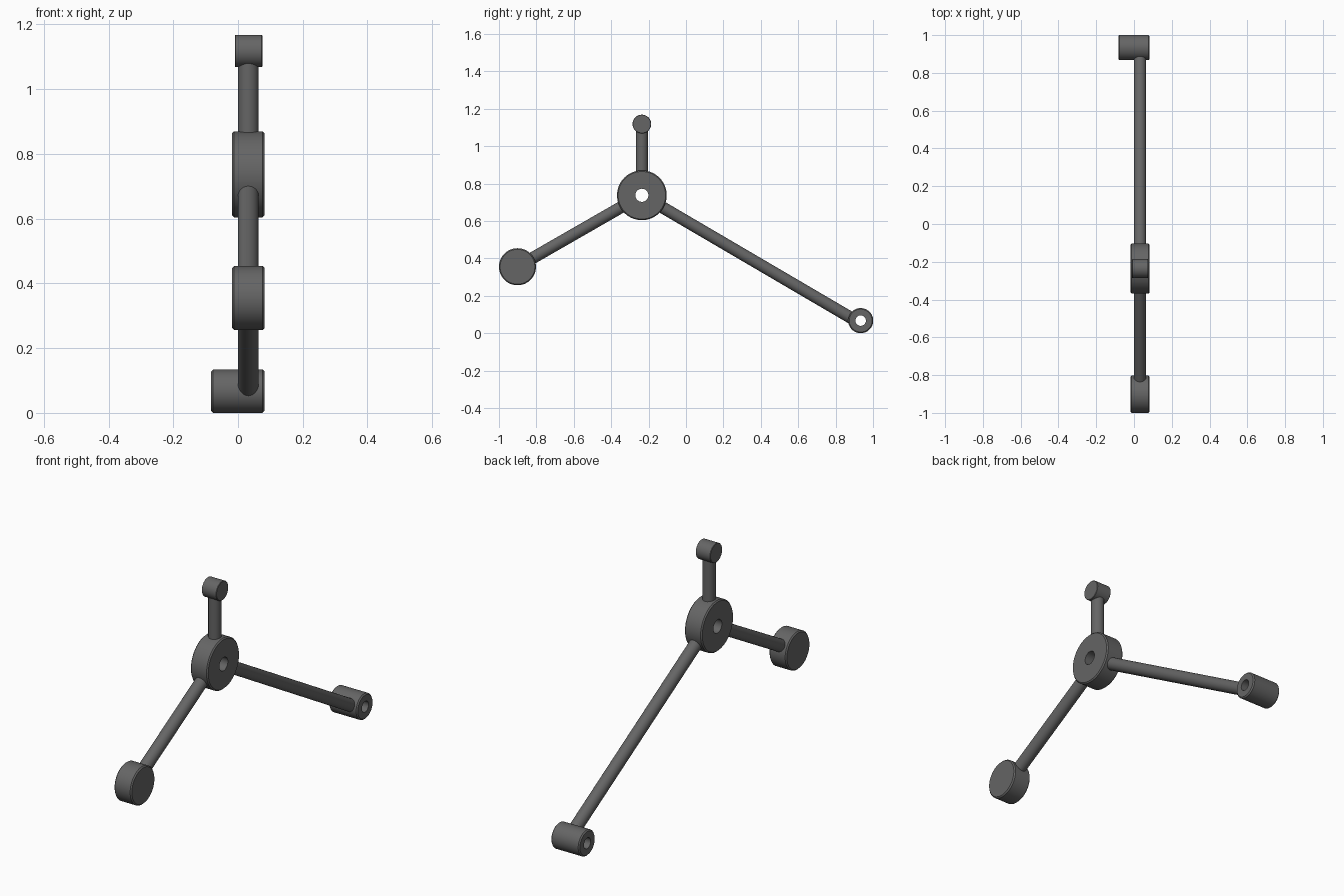
import bpy, bmesh
from math import cos, sin, tau
from mathutils import Vector

if "Cube" in bpy.data.objects:
    bpy.data.objects.remove(bpy.data.objects["Cube"])

SIDES = 64
ARM_X, ARM_R = 0.032, 0.032

grey = bpy.data.materials.new("dark_grey")
grey.diffuse_color = (0.13, 0.13, 0.13, 1)
grey.use_nodes = True
grey.node_tree.nodes["Principled BSDF"].inputs["Base Color"].default_value = grey.diffuse_color


def finish(name, bm):
    bmesh.ops.recalc_face_normals(bm, faces=bm.faces)
    mesh = bpy.data.meshes.new(name)
    bm.to_mesh(mesh)
    bm.free()
    mesh.materials.append(grey)
    ob = bpy.data.objects.new(name, mesh)
    bpy.context.collection.objects.link(ob)
    bpy.ops.object.select_all(action='DESELECT')
    bpy.context.view_layer.objects.active = ob
    ob.select_set(True)
    bpy.ops.object.shade_smooth_by_angle(angle=0.5)
    return ob


def boss(name, y, z, r, x0, x1, hole=0.0, edge=0.006):
    """Disc with chamfered rim lying along x, optionally bored through."""
    profile = [(x0, r - edge), (x0 + edge, r), (x1 - edge, r), (x1, r - edge)]
    if hole:
        profile += [(x1, hole), (x0, hole)]
    bm = bmesh.new()
    rings = [[bm.verts.new((x, y + q * cos(tau * i / SIDES), z + q * sin(tau * i / SIDES)))
              for i in range(SIDES)] for x, q in profile]
    pairs = list(zip(rings, rings[1:]))
    if hole:
        pairs.append((rings[-1], rings[0]))
    else:
        bm.faces.new(rings[0])
        bm.faces.new(rings[-1])
    for a, b in pairs:
        for i in range(SIDES):
            j = (i + 1) % SIDES
            bm.faces.new((a[i], a[j], b[j], b[i]))
    return finish(name, bm)


def arm(name, start, end, trim0, trim1):
    """Round rod between two points, trimmed just inside the boss rims."""
    a, b = Vector((ARM_X, *start)), Vector((ARM_X, *end))
    d = (b - a).normalized()
    a, b = a + d * trim0, b - d * trim1
    bm = bmesh.new()
    bmesh.ops.create_cone(bm, cap_ends=True, segments=32, radius1=ARM_R,
                          radius2=ARM_R, depth=(b - a).length)
    bmesh.ops.rotate(bm, verts=bm.verts, matrix=d.to_track_quat('Z', 'Y').to_matrix())
    bmesh.ops.translate(bm, verts=bm.verts, vec=(a + b) / 2)
    return finish(name, bm)


# Pivot hub
hub = (-0.236, 0.737)
boss("pivot_hub", *hub, 0.133, -0.018, 0.082, hole=0.035)

# End bosses and arms: name, centre, arm target, radius, x range, hole, arm trim
for name, c, aim, r, x0, x1, hole, trim in (
        ("top", (-0.236, 1.118), (-0.236, 1.118), 0.050, -0.010, 0.075, 0, 0.036),
        ("front", (-0.901, 0.355), (-0.901, 0.355), 0.099, -0.018, 0.082, 0, 0.090),
        ("rear", (0.934, 0.067), (0.928, 0.055), 0.067, -0.083, 0.082, 0.028, 0.045)):
    boss(name + "_boss", *c, r, x0, x1, hole, edge=0.002 if name == "top" else 0.006)
    arm(name + "_arm", hub, aim, 0.126, trim)
